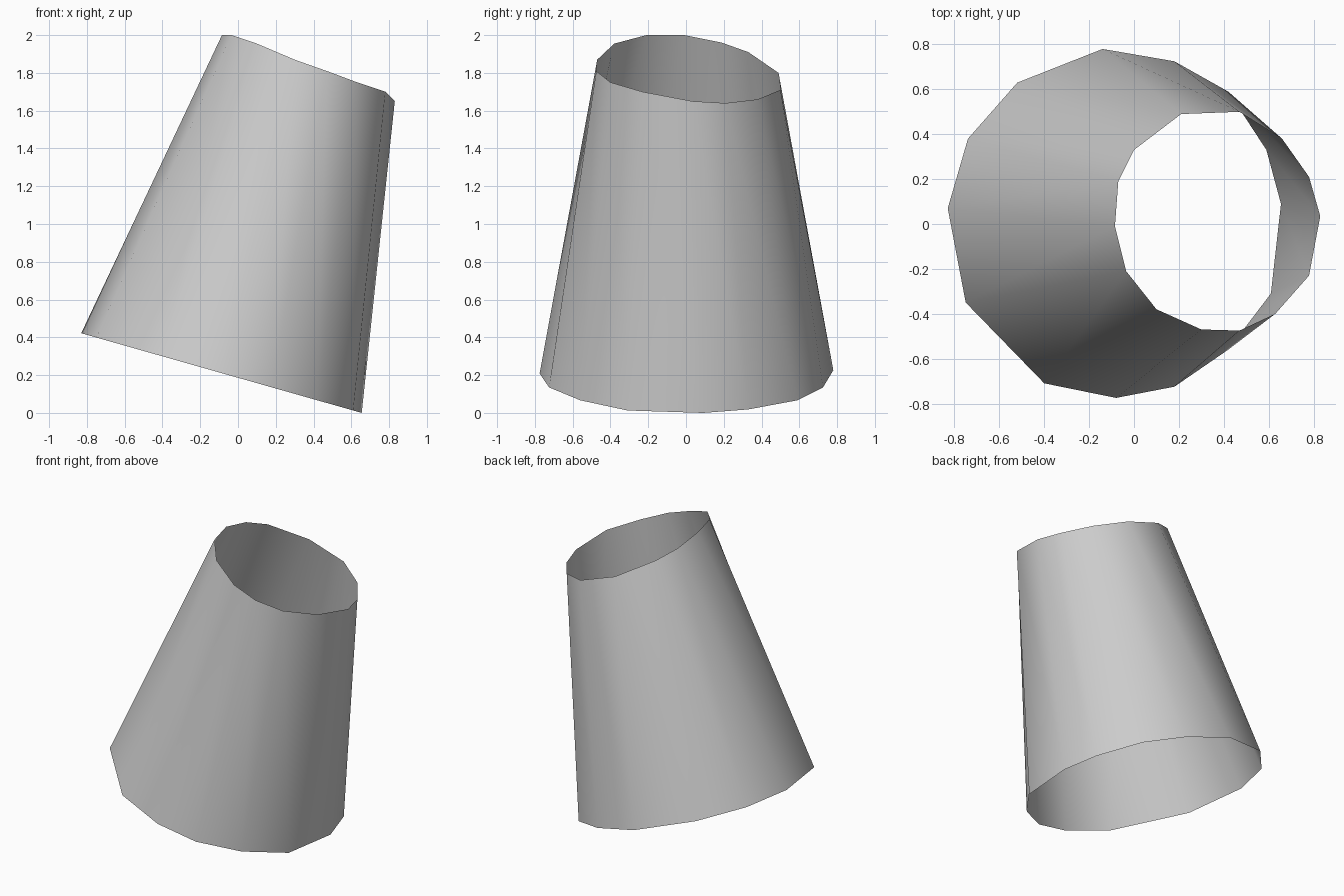
import bpy
import bmesh

# Remove the default object if the scene has it
default_object = bpy.data.objects.get("Cube")
if default_object:
    bpy.data.objects.remove(default_object, do_unlink=True)


def make_material(name, colour):
    material = bpy.data.materials.new(name)
    material.use_nodes = True
    material.diffuse_color = colour
    shader = material.node_tree.nodes["Principled BSDF"]
    shader.inputs["Base Color"].default_value = colour
    return material


# Wide lower rim outline (x, y), clockwise from the left end
lower_outline = [
    (-.83, .07), (-.74, .38), (-.52, .63), (-.14, .78), (.18, .725),
    (.42, .59), (.59, .33), (.655, .09), (.61, -.31), (.42, -.56),
    (.18, -.725), (-.08, -.775), (-.4, -.71), (-.75, -.35),
]

# Narrow upper rim (x, y, z), slightly uneven, in the same order
upper_rim = [
    (-.085, -.01, 2), (-.07, .19, 1.96), (0, .33, 1.91), (.21, .49, 1.8),
    (.47, .5, 1.71), (.66, .38, 1.66), (.78, .21, 1.64), (.83, .035, 1.65),
    (.78, -.23, 1.7), (.63, -.4, 1.75), (.47, -.475, 1.81),
    (.3, -.47, 1.87), (.1, -.38, 1.955), (-.035, -.21, 2),
]


def lower_height(x):
    """Height of the sloping plane that the lower rim lies on."""
    return max(0, .186 - .284 * x)


def loft_open_shell(name, lower, upper, material):
    """Join two matching rims with a single smooth wall, open at both ends."""
    bm = bmesh.new()
    bottom = [bm.verts.new(point) for point in lower]
    top = [bm.verts.new(point) for point in upper]
    count = len(bottom)
    for i in range(count):
        j = (i + 1) % count
        # Split each twisted panel along the same diagonal
        for corners in ((bottom[i], top[i], top[j]),
                        (bottom[i], top[j], bottom[j])):
            face = bm.faces.new(corners)
            face.smooth = True
    mesh = bpy.data.meshes.new(name)
    bm.to_mesh(mesh)
    bm.free()
    mesh.materials.append(material)
    shell = bpy.data.objects.new(name, mesh)
    bpy.context.scene.collection.objects.link(shell)
    return shell


# Leaning tapered sleeve
light_grey = make_material("light grey", (.6, .6, .6, 1))
lower_rim = [(x, y, lower_height(x)) for x, y in lower_outline]
loft_open_shell("tapered_sleeve", lower_rim, upper_rim, light_grey)
